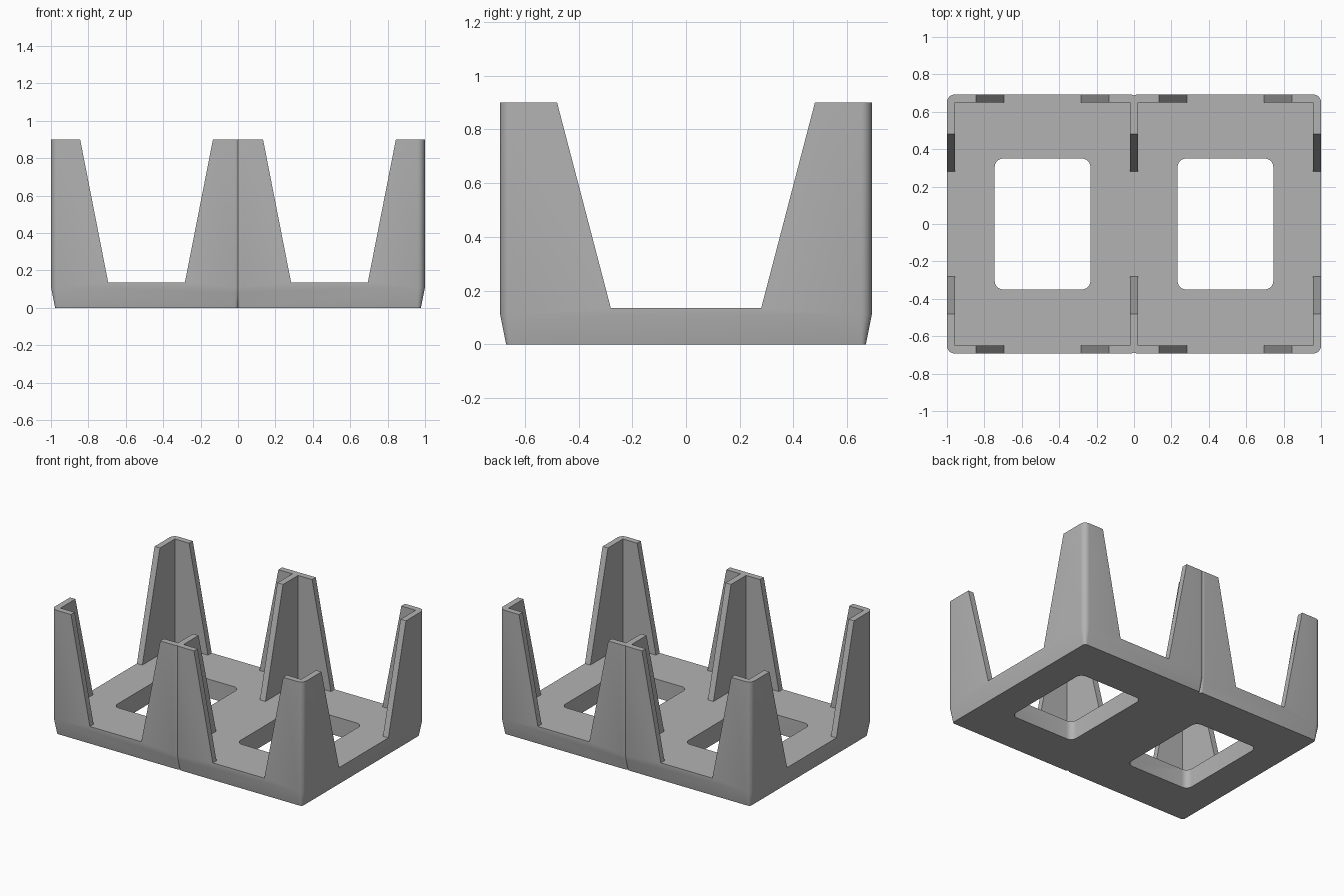
import bpy, bmesh, math

if "Cube" in bpy.data.objects:
    bpy.data.objects.remove(bpy.data.objects["Cube"])

H, FLOOR, TAPER_Z, TAPER = 0.9, 0.135, 0.11, 0.022   # heights and base taper
Y, SEAM, R = 0.692, 0.022, 0.04                      # half depth, half divider, corner radius
CX = (1 - SEAM) / 2                                  # centre of each compartment

grey = bpy.data.materials.new("plain grey")
grey.diffuse_color = (0.45, 0.45, 0.45, 1)
grey.use_nodes = True
grey.node_tree.nodes["Principled BSDF"].inputs["Base Color"].default_value = grey.diffuse_color


def make(name, bm):
    bmesh.ops.recalc_face_normals(bm, faces=bm.faces)
    me = bpy.data.meshes.new(name)
    bm.to_mesh(me)
    bm.free()
    ob = bpy.data.objects.new(name, me)
    bpy.context.collection.objects.link(ob)
    return ob


def loft(name, rings):
    """Closed solid through rings of 3D points."""
    bm = bmesh.new()
    loops = [[bm.verts.new(p) for p in ring] for ring in rings]
    n = len(loops[0])
    for a, b in zip(loops, loops[1:]):
        for i in range(n):
            j = (i + 1) % n
            bm.faces.new((a[i], a[j], b[j], b[i]))
    bm.faces.new(loops[0][::-1])
    bm.faces.new(loops[-1])
    return make(name, bm)


def arc(cx, cy, r, a0, a1, n=6):
    return [(cx + r * math.cos(a0 + (a1 - a0) * i / n),
             cy + r * math.sin(a0 + (a1 - a0) * i / n)) for i in range(n + 1)]


def outline(inset):
    """Two rounded rectangles merged at x = 0, leaving a small seam notch."""
    r = R - inset
    seam = math.acos(min(1, (R - SEAM) / r))
    q = arc(1 - R, Y - R, r, 0, math.pi / 2)
    q += arc(R - SEAM, Y - R, r, math.pi / 2, math.pi - seam, 4)
    q += [(-x, y) for x, y in q[-2::-1]]
    return q + [(-x, -y) for x, y in q]


def level(pts, z):
    return [(x, y, z) for x, y in pts]


def rect(cx, hx, hy, z):
    return [(cx - hx, -hy, z), (cx + hx, -hy, z), (cx + hx, hy, z), (cx - hx, hy, z)]


# outer body with tapered foot
rings = [level(outline(TAPER * (1 - i / 4)), TAPER_Z * i / 4) for i in range(5)]
rings.append(level(outline(0), H))
tray = loft("divided_tray", rings)

cutters = []
top = 1.0
k = (top - FLOOR) / (H - FLOOR)
for s in (-1, 1):
    # compartment cavity
    x0, x1 = SEAM, 0.957
    cutters.append(loft("cavity_cutter", [rect(s * (x0 + x1) / 2, (x1 - x0) / 2, 0.65, z)
                                          for z in (FLOOR, top)]))
    # sloped opening in front and back walls
    cutters.append(loft("wall_opening_cutter", [rect(s * CX, 0.205, 0.9, FLOOR),
                                                rect(s * CX, 0.205 + 0.15 * k, 0.9, top)]))
    # rounded hole through the floor
    hx, hy, r = 0.256, 0.35, 0.045
    hole = []
    for i, (u, v) in enumerate(((1, 1), (-1, 1), (-1, -1), (1, -1))):
        hole += arc(s * CX + u * (hx - r), v * (hy - r), r, i * math.pi / 2, (i + 1) * math.pi / 2)
    cutters.append(loft("floor_hole_cutter", [level(hole, -0.1), level(hole, 0.3)]))
# sloped opening through side walls and divider
cutters.append(loft("side_opening_cutter", [rect(0, 1.2, 0.28, FLOOR),
                                            rect(0, 1.2, 0.28 + 0.2 * k, top)]))

for c in cutters:
    m = tray.modifiers.new("cut", 'BOOLEAN')
    m.operation, m.solver, m.object = 'DIFFERENCE', 'EXACT', c

# bake the cuts and tidy coplanar faces
deps = bpy.context.evaluated_depsgraph_get()
mesh = bpy.data.meshes.new_from_object(tray.evaluated_get(deps))
tray.modifiers.clear()
tray.data = mesh
for c in cutters:
    bpy.data.objects.remove(c)
bm = bmesh.new()
bm.from_mesh(mesh)
bmesh.ops.remove_doubles(bm, verts=bm.verts, dist=1e-5)
bmesh.ops.dissolve_limit(bm, angle_limit=math.radians(0.5), verts=bm.verts, edges=bm.edges)
bm.to_mesh(mesh)
bm.free()
mesh.materials.clear()
mesh.materials.append(grey)

bpy.context.view_layer.objects.active = tray
tray.select_set(True)
bpy.ops.object.shade_smooth_by_angle(angle=math.radians(30))
